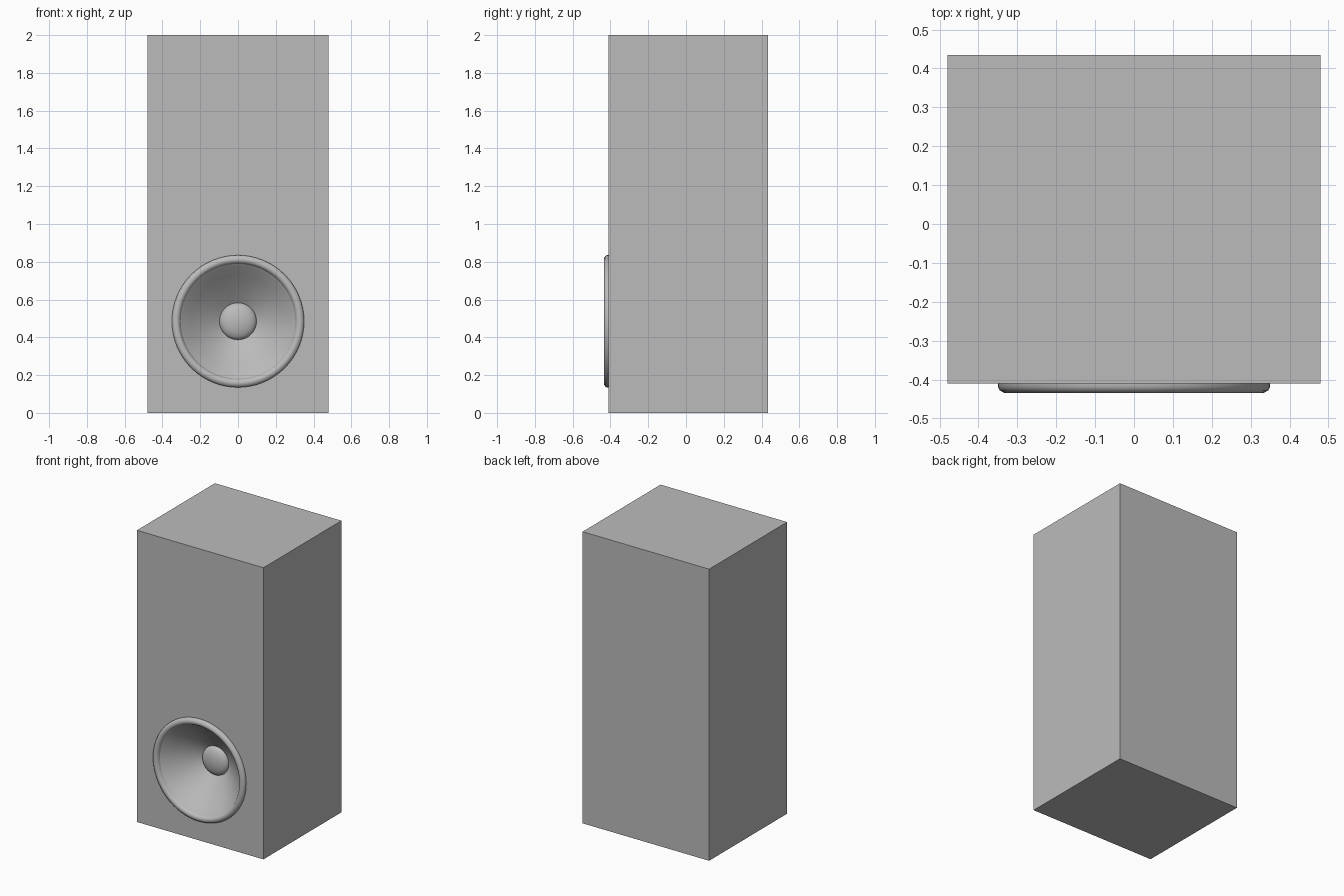
import bpy, bmesh, math

default = bpy.data.objects.get("Cube")
if default:
    bpy.data.objects.remove(default, do_unlink=True)

grey = bpy.data.materials.new("matte_grey")
grey.use_nodes = True
colour = (0.5, 0.5, 0.5, 1)
grey.diffuse_color = colour
grey.node_tree.nodes["Principled BSDF"].inputs["Base Color"].default_value = colour

SEGMENTS = 64
CENTRE_Z = 0.485
FRONT, BACK = -0.41, 0.435
HALF_WIDTH, HEIGHT = 0.48, 2.0


def make_object(name, bm):
    bmesh.ops.remove_doubles(bm, verts=bm.verts, dist=0.0001)
    mesh = bpy.data.meshes.new(name)
    bm.to_mesh(mesh)
    bm.free()
    mesh.materials.append(grey)
    obj = bpy.data.objects.new(name, mesh)
    bpy.context.collection.objects.link(obj)
    return obj


def lathe(name, profile, angle=40):
    """Spin (radius, y) points around the driver axis."""
    bm = bmesh.new()
    verts = [bm.verts.new((r, y, CENTRE_Z)) for r, y in profile]
    edges = [bm.edges.new(pair) for pair in zip(verts, verts[1:])]
    bmesh.ops.spin(bm, geom=verts + edges, cent=(0, 0, CENTRE_Z), axis=(0, 1, 0),
                   angle=2 * math.pi, steps=SEGMENTS, use_duplicate=False)
    bmesh.ops.remove_doubles(bm, verts=bm.verts, dist=0.0001)
    # Face the opening: profiles run from the outside in
    for face in bm.faces:
        face.normal_update()
    if sum(f.normal.y * f.calc_area() for f in bm.faces) > 0:
        bmesh.ops.reverse_faces(bm, faces=bm.faces)
    obj = make_object(name, bm)
    bpy.ops.object.select_all(action='DESELECT')
    obj.select_set(True)
    bpy.context.view_layer.objects.active = obj
    bpy.ops.object.shade_smooth_by_angle(angle=math.radians(angle))
    return obj


# Cabinet box
bm = bmesh.new()
bmesh.ops.create_cube(bm, size=1)
for v in bm.verts:
    v.co.x *= 2 * HALF_WIDTH
    v.co.y = FRONT if v.co.y < 0 else BACK
    v.co.z = HEIGHT if v.co.z > 0 else 0
cabinet = make_object("cabinet", bm)

# Round opening for the driver, cut through the front panel
bm = bmesh.new()
bmesh.ops.create_cone(bm, cap_ends=True, segments=SEGMENTS, radius1=0.325, radius2=0.325, depth=0.6)
for v in bm.verts:
    x, y, z = v.co
    v.co = (x, FRONT + z, CENTRE_Z - y)
cutter = make_object("opening_cutter", bm)
cutter.hide_render = True
cutter.hide_viewport = True
cut = cabinet.modifiers.new("opening", 'BOOLEAN')
cut.operation = 'DIFFERENCE'
cut.solver = 'EXACT'
cut.object = cutter

# Raised trim ring
lathe("trim_ring", [(0.35, FRONT), (0.35, -0.419), (0.345, -0.428), (0.333, -0.435),
                    (0.322, -0.435), (0.312, -0.43), (0.306, -0.42), (0.303, FRONT)])

# Recessed cone, closing the opening behind the ring
lathe("speaker_cone", [(0.325, -0.40), (0.304, -0.412), (0.295, -0.405), (0.245, -0.357),
                       (0.195, -0.314), (0.145, -0.274), (0.098, -0.24)])

# Shallow dust cap
cap = [(0.098 * math.cos(a), -0.24 - 0.04 * math.sin(a))
       for a in (i * math.pi / 16 for i in range(9))]
lathe("dust_cap", cap, 60)
